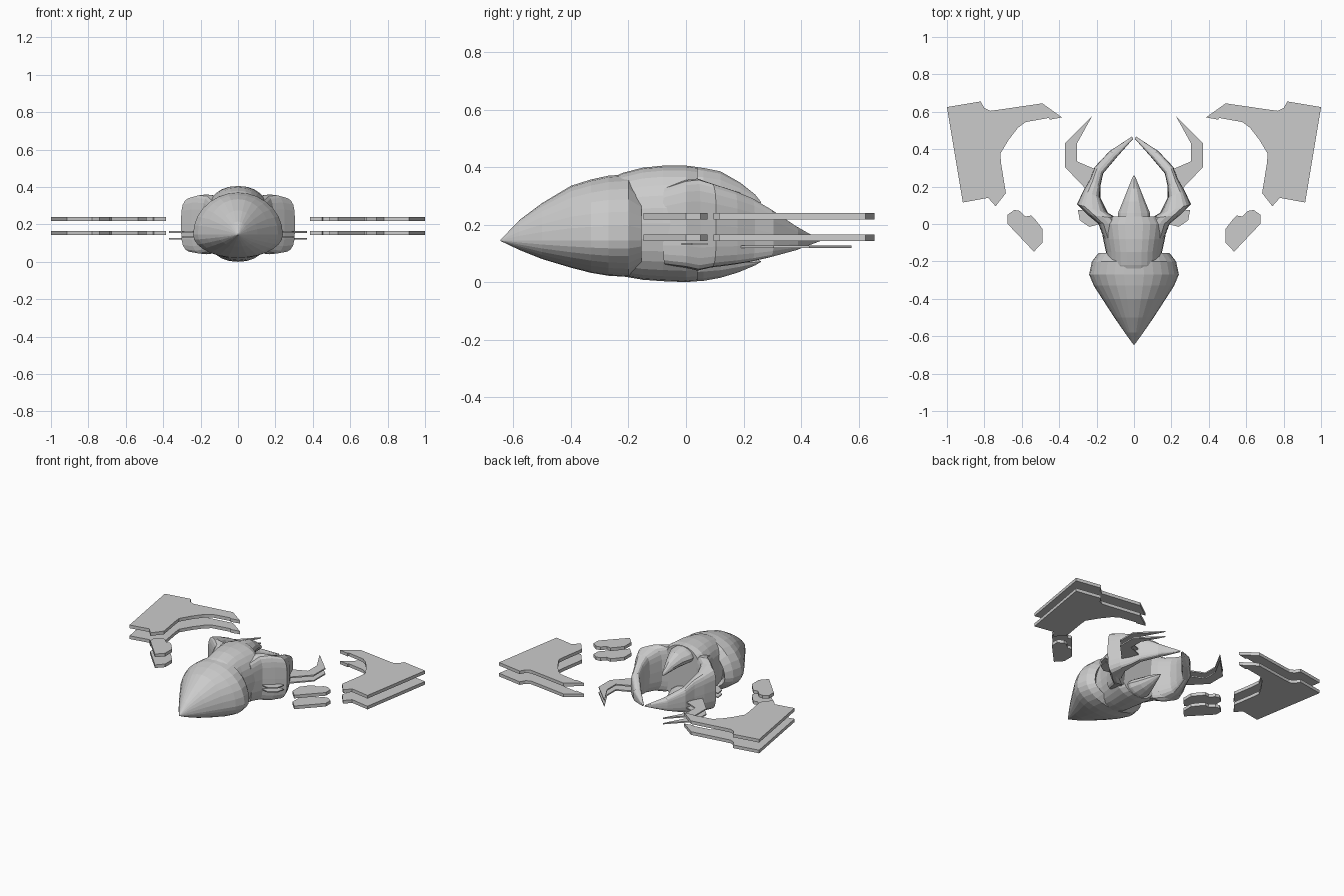
import bpy, bmesh
from math import cos, sin, tau

old = bpy.data.objects.get("Cube")
if old:
    bpy.data.objects.remove(old, do_unlink=True)

grey = bpy.data.materials.new("hull grey")
grey.use_nodes = True
grey.diffuse_color = (0.6, 0.6, 0.6, 1)
grey.node_tree.nodes["Principled BSDF"].inputs["Base Color"].default_value = (0.6, 0.6, 0.6, 1)


def finish(name, bm, mirror):
    bmesh.ops.recalc_face_normals(bm, faces=bm.faces)
    mesh = bpy.data.meshes.new(name)
    bm.to_mesh(mesh)
    bm.free()
    mesh.materials.append(grey)
    obj = bpy.data.objects.new(name, mesh)
    bpy.context.collection.objects.link(obj)
    if mirror:
        mod = obj.modifiers.new("Mirror", 'MIRROR')
        mod.use_mirror_merge = False
    return obj


def power(v, e):
    return (1 if v >= 0 else -1) * abs(v) ** (2 / e)


def loft(name, stations, expo=2.0, mid=None, sides=20, mirror=False):
    """Each station: outer xy, inner xy, top z, bottom z."""
    bm = bmesh.new()
    rings = []
    for (ox, oy), (ix, iy), top, bot in stations:
        zc = (top + bot) / 2 if mid is None else min(max(mid, bot), top)
        ring = []
        for k in range(sides):
            a = tau * k / sides
            u = (1 + power(cos(a), expo)) / 2
            v = power(sin(a), expo)
            z = zc + v * ((top - zc) if v > 0 else (zc - bot))
            ring.append(bm.verts.new((ix + (ox - ix) * u, iy + (oy - iy) * u, z)))
        rings.append(ring)
    for a, b in zip(rings, rings[1:]):
        for k in range(sides):
            j = (k + 1) % sides
            bm.faces.new((a[k], a[j], b[j], b[k]))
    bm.faces.new(rings[0])
    bm.faces.new(rings[-1])
    return finish(name, bm, mirror)


def centred(rows):
    return [((w, y), (-w, y), top, bot) for y, w, top, bot in rows]


def plate(name, outline, z0, z1):
    bm = bmesh.new()
    low = bm.faces.new([bm.verts.new((x, y, z0)) for x, y in outline])
    ext = bmesh.ops.extrude_face_region(bm, geom=[low], use_keep_orig=True)
    for v in ext["geom"]:
        if isinstance(v, bmesh.types.BMVert):
            v.co.z = z1
    return finish(name, bm, True)


# Pointed nose shell with its rear rim curled inward
loft("nose_shell", centred([
    (-.645, .003, .147, .143), (-.58, .05, .215, .112), (-.5, .105, .275, .08),
    (-.4, .17, .335, .05), (-.33, .215, .357, .032), (-.27, .24, .37, .022),
    (-.2, .225, .375, .018), (-.155, .19, .33, .05), (-.2, .15, .32, .06)]),
    mid=.145, sides=28)

# Central body
loft("body", centred([
    (-.33, .1, .33, .06), (-.22, .145, .38, .02), (-.15, .15, .398, .008),
    (-.08, .165, .405, .003), (0, .18, .405, 0), (.04, .15, .4, .003)]),
    expo=2.3, sides=28)

# Shoulders sweeping back into a pair of pincers
loft("pincer", [
    ((.16, -.08), (.08, -.06), .33, .06), ((.19, 0), (.08, 0), .355, .05),
    ((.25, .05), (.09, .03), .36, .04), ((.305, .105), (.14, .06), .345, .05),
    ((.27, .18), (.18, .14), .32, .06), ((.235, .24), (.18, .2), .295, .07),
    ((.21, .305), (.165, .27), .255, .085), ((.13, .39), (.085, .365), .195, .11),
    ((.01, .468), (.005, .455), .148, .142)],
    expo=3.4, sides=20, mirror=True)

# Upper and lower tail crests
loft("upper_crest", centred([
    (0, .09, .404, .28), (.06, .085, .397, .28), (.12, .06, .385, .28),
    (.19, .032, .345, .275), (.24, .012, .305, .27), (.26, .002, .28, .275)]),
    expo=1.7, sides=12)
loft("lower_crest", centred([
    (0, .09, .12, .001), (.06, .085, .12, .004), (.12, .06, .11, .015),
    (.18, .035, .1, .033), (.24, .012, .08, .058), (.26, .002, .073, .07)]),
    expo=1.7, sides=12)

# Detached plates, each in two stacked layers
wing = [(1, .625), (.82, .655), (.8, .62), (.77, .605), (.73, .61), (.49, .645),
        (.385, .57), (.45, .558), (.455, .567), (.58, .545), (.62, .515),
        (.67, .45), (.715, .375), (.71, .32), (.685, .165), (.74, .095),
        (.78, .14), (.915, .115)]
pod = [(.675, .05), (.64, .075), (.61, .07), (.58, .04), (.55, .045), (.525, .02),
       (.49, -.025), (.49, -.1), (.535, -.148), (.675, .0)]
horn = [(.225, .575), (.37, .43), (.37, .305), (.26, .19), (.18, .18),
        (.2, .29), (.305, .335), (.305, .43)]
fin = [(.24, -.015), (.29, .02), (.3, .075), (.2, .07), (.18, 0)]

for layer, z in (("lower", .143), ("upper", .218)):
    plate(layer + "_wing", wing, z, z + .022)
    plate(layer + "_pod", pod, z, z + .022)
for layer, z in (("lower", .118), ("upper", .155)):
    plate(layer + "_horn", horn, z, z + .009)
for layer, z in (("lower", .129), ("upper", .157)):
    plate(layer + "_fin", fin, z, z + .007)
